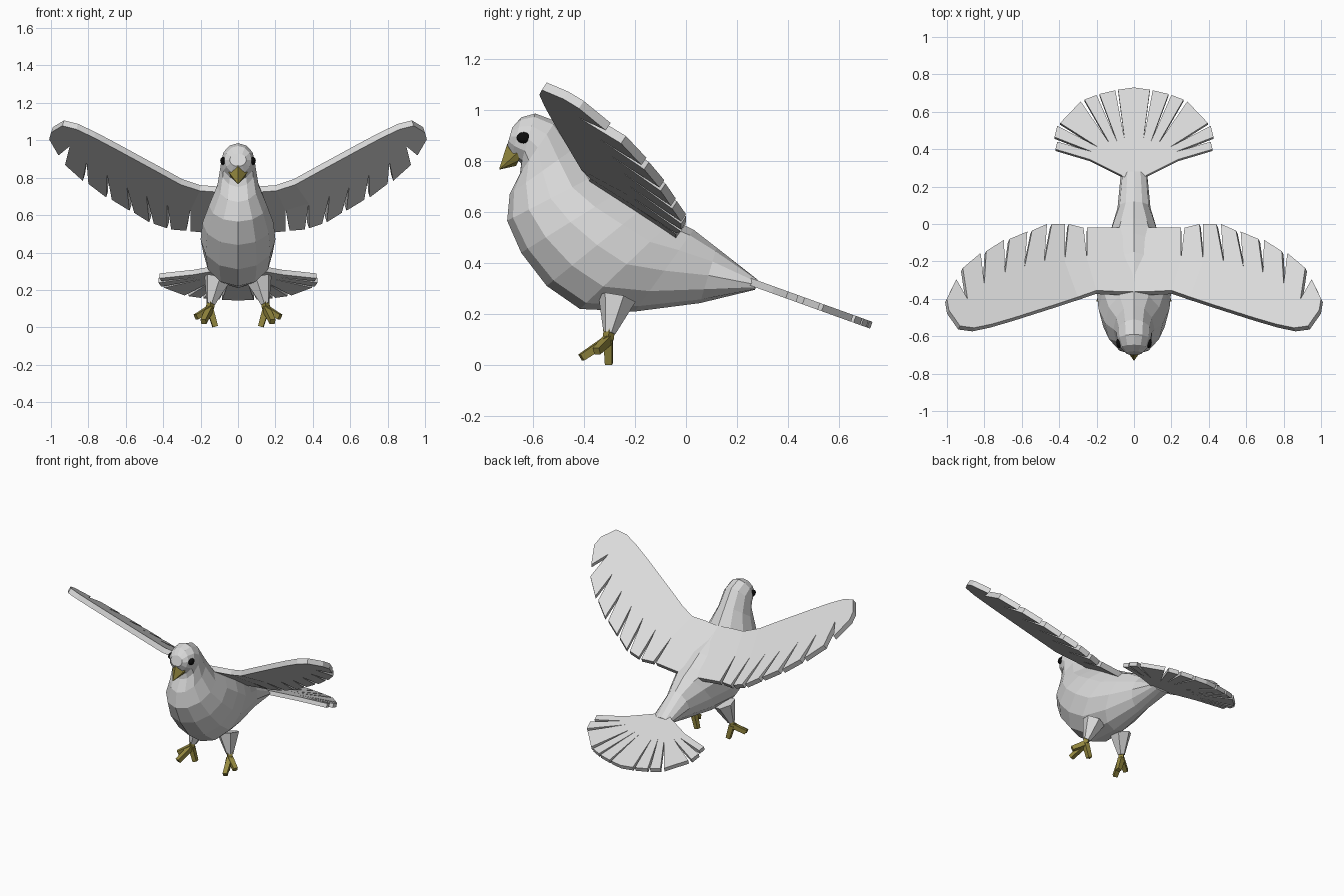
import bpy, bmesh, math
from mathutils import Vector

cube = bpy.data.objects.get("Cube")
if cube:
    bpy.data.objects.remove(cube, do_unlink=True)


def material(name, rgb):
    m = bpy.data.materials.new(name)
    m.use_nodes = True
    m.diffuse_color = (*rgb, 1)
    bsdf = next(n for n in m.node_tree.nodes if n.type == 'BSDF_PRINCIPLED')
    bsdf.inputs["Base Color"].default_value = (*rgb, 1)
    return m


GREY = material("pale grey feathers", (0.7, 0.7, 0.7))
OLIVE = material("olive horn", (0.3, 0.25, 0.05))
BLACK = material("black eye", (0.004, 0.004, 0.004))


def finish(name, bm, mat, recalc=True):
    if recalc:
        bmesh.ops.recalc_face_normals(bm, faces=bm.faces)
    mesh = bpy.data.meshes.new(name)
    bm.to_mesh(mesh)
    bm.free()
    mesh.materials.append(mat)
    obj = bpy.data.objects.new(name, mesh)
    bpy.context.collection.objects.link(obj)
    return obj


def loft(bm, rings):
    """Skin a list of equal point rings and cap both ends."""
    loops = [[bm.verts.new(p) for p in ring] for ring in rings]
    n = len(loops[0])
    for a, b in zip(loops, loops[1:]):
        for i in range(n):
            j = (i + 1) % n
            bm.faces.new((a[i], a[j], b[j], b[i]))
    bm.faces.new(loops[0])
    bm.faces.new(loops[-1])


def rod(bm, start, end, r0, r1, sides=4):
    """Tapered straight limb between two points."""
    start, end = Vector(start), Vector(end)
    turn = (end - start).to_track_quat('Z', 'Y')
    rings = []
    for c, r in ((start, r0), (end, r1)):
        angles = [math.tau * (i + 0.5) / sides for i in range(sides)]
        rings.append([c + turn @ Vector((r * math.cos(a), r * math.sin(a), 0)) for a in angles])
    loft(bm, rings)


def feather_fan(name, edges, tips, height, thickness):
    """Slab of joined inner panels whose outer ends split into feathers."""
    bm = bmesh.new()

    def vert(p):
        return bm.verts.new((p[0], p[1], height(*p)))

    for k, (tip_a, tip_b) in enumerate(tips):
        (la, na), (lb, nb) = edges[k], edges[k + 1]
        va, vb = vert(na), vert(nb)
        bm.faces.new((vert(la), vert(lb), vb, va))
        bm.faces.new((va, vb, vert(tip_b), vert(tip_a)))
    bmesh.ops.remove_doubles(bm, verts=bm.verts, dist=0.0005)
    obj = finish(name, bm, GREY, recalc=False)
    mirror = obj.modifiers.new("both sides", 'MIRROR')
    mirror.use_clip = True
    solid = obj.modifiers.new("thickness", 'SOLIDIFY')
    solid.thickness = thickness
    solid.offset = -1
    return obj


# Body: top (y, z), bottom (y, z) and half width, from face to tail root
sections = [
    ((-0.68, 0.93), (-0.70, 0.86), 0.045),
    ((-0.645, 0.97), (-0.68, 0.82), 0.072),
    ((-0.59, 0.985), (-0.645, 0.79), 0.09),
    ((-0.51, 0.955), (-0.65, 0.75), 0.095),
    ((-0.435, 0.85), (-0.69, 0.67), 0.11),
    ((-0.36, 0.74), (-0.70, 0.565), 0.155),
    ((-0.26, 0.68), (-0.645, 0.44), 0.19),
    ((-0.15, 0.63), (-0.545, 0.31), 0.2),
    ((-0.05, 0.57), (-0.415, 0.22), 0.185),
    ((0.03, 0.53), (-0.2, 0.21), 0.14),
    ((0.12, 0.46), (0.055, 0.243), 0.088),
    ((0.28, 0.335), (0.27, 0.295), 0.07),
]
SIDES = 12
rings = []
for (ty, tz), (by, bz), w in sections:
    ring = []
    for i in range(SIDES):
        a = math.tau * i / SIDES
        t = (1 + math.cos(a)) / 2
        ring.append((w * math.sin(a), by + (ty - by) * t, bz + (tz - bz) * t))
    rings.append(ring)
bm = bmesh.new()
loft(bm, rings)
finish("body", bm, GREY)


# Wings: (leading edge, notch) stations from the spine to the tip
def wing_height(x, y):
    return 0.435 + 0.335 * x - 0.66 * y + 0.07 * max(0, 1 - x / 0.3)


wing_edges = [
    ((0, -0.36), (0, -0.19)), ((0.1, -0.36), (0.1, -0.19)),
    ((0.2, -0.355), (0.25, -0.19)), ((0.3, -0.39), (0.37, -0.2)),
    ((0.42, -0.43), (0.48, -0.21)), ((0.53, -0.465), (0.585, -0.23)),
    ((0.64, -0.5), (0.69, -0.27)), ((0.76, -0.535), (0.8, -0.32)),
    ((0.855, -0.555), (0.89, -0.4)), ((0.93, -0.545), (0.99, -0.46)),
]
wing_tips = [
    ((0, -0.02), (0.1, -0.02)), ((0.1, -0.02), (0.25, -0.02)),
    ((0.27, -0.02), (0.35, 0)), ((0.37, 0), (0.44, 0)),
    ((0.465, 0), (0.545, -0.035)), ((0.57, -0.04), (0.665, -0.08)),
    ((0.695, -0.085), (0.79, -0.145)), ((0.82, -0.155), (0.915, -0.235)),
    ((0.95, -0.295), (1.0, -0.4)),
]
feather_fan("wings", wing_edges, wing_tips, wing_height, 0.036)

# Tail fan: (root, notch) stations from the middle outward
tail_edges = [
    ((0, 0.25), (0, 0.45)), ((0.02, 0.25), (0.05, 0.45)),
    ((0.035, 0.25), (0.09, 0.44)), ((0.05, 0.25), (0.13, 0.43)),
    ((0.06, 0.255), (0.19, 0.41)), ((0.067, 0.26), (0.22, 0.385)),
    ((0.075, 0.265), (0.235, 0.345)),
]
tail_tips = [
    ((0, 0.73), (0.085, 0.718)), ((0.1, 0.715), (0.185, 0.695)),
    ((0.2, 0.69), (0.265, 0.665)), ((0.285, 0.655), (0.395, 0.54)),
    ((0.41, 0.525), (0.425, 0.465)), ((0.41, 0.44), (0.42, 0.4)),
]
feather_fan("tail", tail_edges, tail_tips, lambda x, y: 0.335 - 0.36 * (y - 0.27), 0.028)

# Beak: wide flat base narrowing to a hooked-down point
bm = bmesh.new()
base = [(-0.058, -0.65, 0.84), (0, -0.7, 0.865), (0.058, -0.65, 0.84),
        (0.035, -0.655, 0.8), (0, -0.665, 0.78), (-0.035, -0.655, 0.8)]
loft(bm, [base, [Vector(p).lerp(Vector((0, -0.732, 0.765)), 0.96) for p in base]])
finish("beak", bm, OLIVE)

for side, label in ((1, "left"), (-1, "right")):
    # Eye
    bm = bmesh.new()
    bmesh.ops.create_uvsphere(bm, u_segments=12, v_segments=8, radius=1)
    bmesh.ops.scale(bm, vec=(0.016, 0.028, 0.022), verts=bm.verts)
    bmesh.ops.translate(bm, vec=(side * 0.079, -0.635, 0.89), verts=bm.verts)
    finish(label + "_eye", bm, BLACK)

    # Feathered leg
    bm = bmesh.new()
    rod(bm, (side * 0.11, -0.27, 0.26), (side * 0.145, -0.3, 0.125), 0.075, 0.024, 6)
    finish(label + "_leg", bm, GREY)

    # Foot: short shank and three spread toes
    bm = bmesh.new()
    ankle = (side * 0.15, -0.305, 0.1)
    rod(bm, (side * 0.145, -0.3, 0.14), ankle, 0.022, 0.022)
    for x, y, z in ((0.225, -0.35, 0.055), (0.185, -0.41, 0.03), (0.122, -0.302, 0.004)):
        rod(bm, ankle, (side * x, y, z), 0.024, 0.02)
    finish(label + "_foot", bm, OLIVE)
